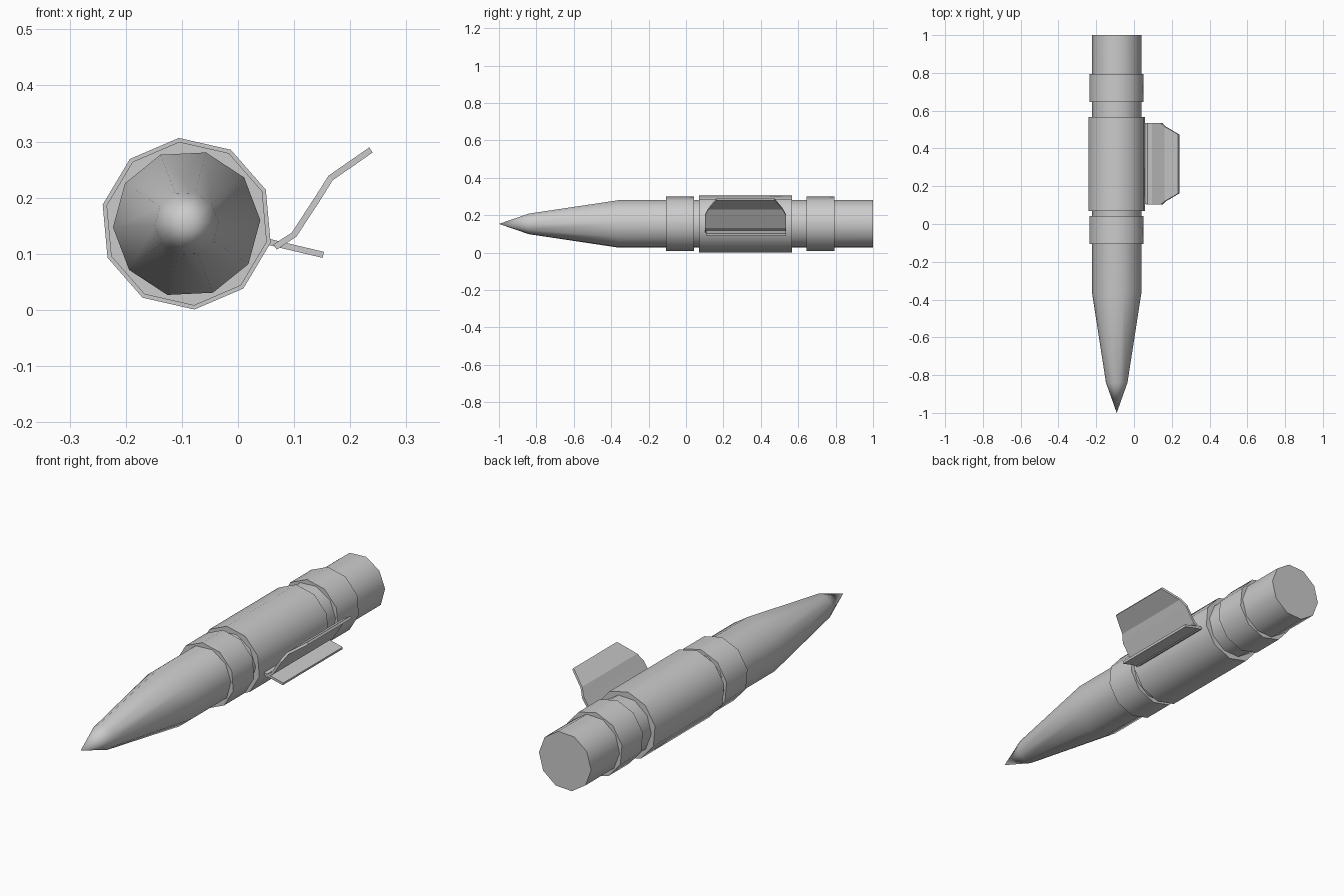
import bpy, bmesh
from math import cos, sin, radians, hypot

if "Cube" in bpy.data.objects:
    bpy.data.objects.remove(bpy.data.objects["Cube"])

CX, CZ, SIDES = -0.0915, 0.1535, 10


def make_object(name, bm, angle=None):
    bmesh.ops.recalc_face_normals(bm, faces=bm.faces)
    mesh = bpy.data.meshes.new(name)
    bm.to_mesh(mesh)
    bm.free()
    ob = bpy.data.objects.new(name, mesh)
    bpy.context.collection.objects.link(ob)
    if angle:
        bpy.ops.object.select_all(action='DESELECT')
        ob.select_set(True)
        bpy.context.view_layer.objects.active = ob
        bpy.ops.object.shade_smooth_by_angle(angle=radians(angle))
    return ob


def bridge(bm, a, b):
    n = len(a)
    for i in range(n):
        bm.faces.new((a[i], a[(i + 1) % n], b[(i + 1) % n], b[i]))


def lathe(name, profile, phase):
    """Ten-sided solid along y from (y, radius) pairs; radius 0 is a point."""
    bm = bmesh.new()
    rings = []
    for y, r in profile:
        if r == 0:
            rings.append([bm.verts.new((CX, y, CZ))])
            continue
        angles = [radians(phase + 360 * k / SIDES) for k in range(SIDES)]
        rings.append([bm.verts.new((CX + r * cos(a), y, CZ + r * sin(a))) for a in angles])
    for a, b in zip(rings, rings[1:]):
        if len(a) == 1:
            for i in range(SIDES):
                bm.faces.new((a[0], b[i], b[(i + 1) % SIDES]))
        else:
            bridge(bm, a, b)
    for ring in (rings[0], rings[-1]):
        if len(ring) > 1:
            bm.faces.new(ring)
    return make_object(name, bm, 40)


def plate(name, path, yc, t=0.011):
    """Bent sheet: path of (x, z, half width in y), thickened by t."""
    bm = bmesh.new()
    rings = []
    for i, (x, z, w) in enumerate(path):
        x0, z0, _ = path[max(i - 1, 0)]
        x1, z1, _ = path[min(i + 1, len(path) - 1)]
        d = hypot(x1 - x0, z1 - z0)
        nx, nz = -(z1 - z0) / d * t / 2, (x1 - x0) / d * t / 2
        rings.append([bm.verts.new((x + s * nx, yc + e * w, z + s * nz))
                      for s, e in ((-1, -1), (-1, 1), (1, 1), (1, -1))])
    for a, b in zip(rings, rings[1:]):
        bridge(bm, a, b)
    bm.faces.new(rings[0])
    bm.faces.new(rings[-1])
    return make_object(name, bm)


# Main shaft with pointed nose
lathe("shaft", [(-1, 0), (-0.84, 0.057), (-0.36, 0.1315), (1, 0.1315)], 2.8)

# Raised sleeve and the two bands either side of it
lathe("sleeve", [(0.07, 0.1535), (0.567, 0.1535)], 23.2)
lathe("front_band", [(-0.107, 0.1465), (0.043, 0.1465)], 23.2)
lathe("rear_band", [(0.645, 0.1465), (0.795, 0.1465)], 23.2)

# Side clip: bent upper wing and flat lower tab
plate("upper_wing", [(0.066, 0.112, 0.216), (0.100, 0.134, 0.216), (0.145, 0.203, 0.216),
                     (0.165, 0.235, 0.198), (0.237, 0.285, 0.156)], 0.318)
plate("lower_tab", [(0.055, 0.121, 0.214), (0.152, 0.098, 0.214)], 0.320)
